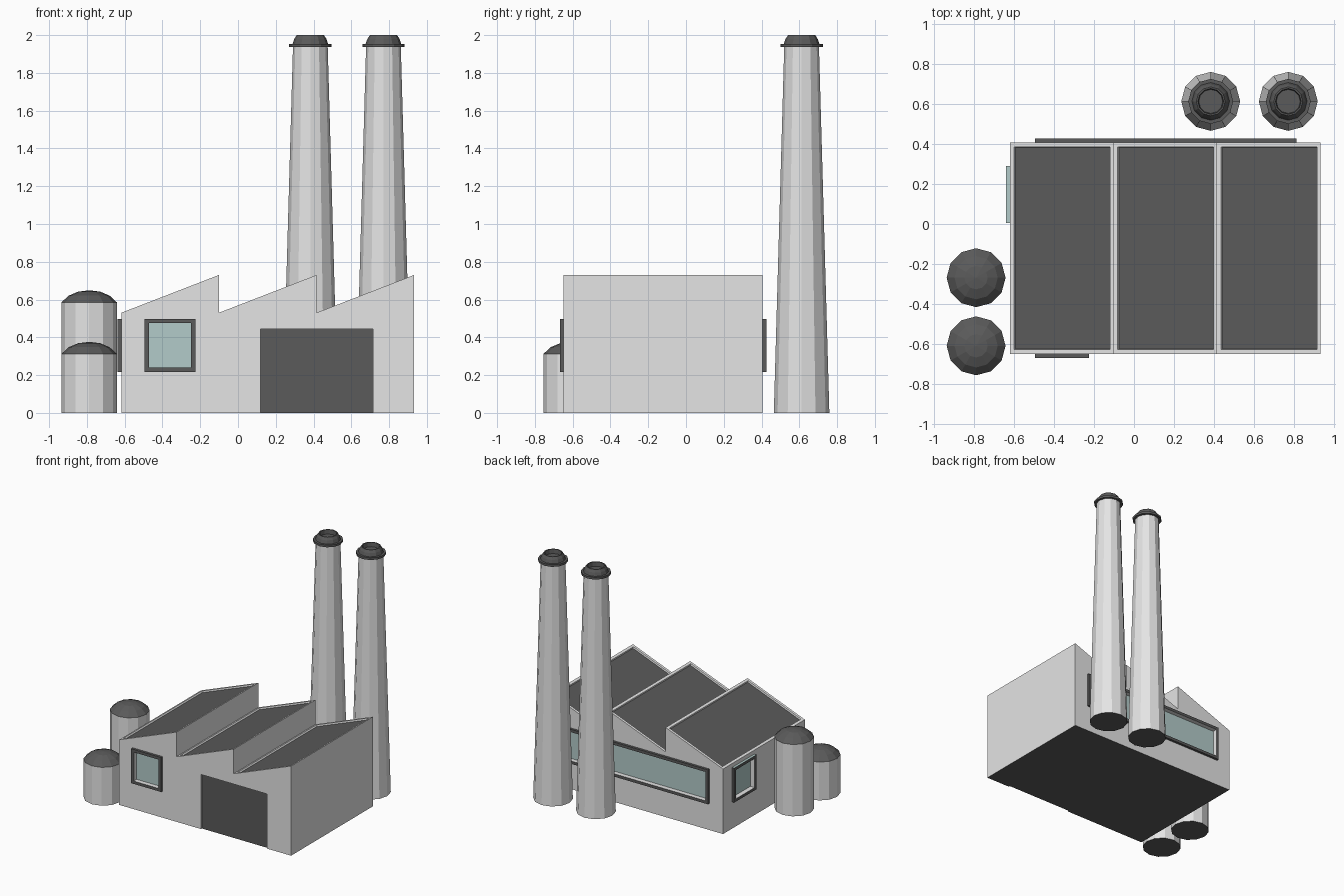
import bpy, bmesh, math
from mathutils import Vector

if "Cube" in bpy.data.objects:
    bpy.data.objects.remove(bpy.data.objects["Cube"])


def material(name, rgb):
    m = bpy.data.materials.new(name)
    m.diffuse_color = (*rgb, 1)
    m.use_nodes = True
    m.node_tree.nodes["Principled BSDF"].inputs["Base Color"].default_value = m.diffuse_color
    return m


LIGHT = material("light grey", (0.78, 0.78, 0.78))
DARK = material("dark grey", (0.103, 0.103, 0.103))
GLASS = material("pale glass", (0.45, 0.60, 0.585))


def finish(name, bm, *mats):
    bmesh.ops.recalc_face_normals(bm, faces=bm.faces)
    me = bpy.data.meshes.new(name)
    bm.to_mesh(me)
    bm.free()
    for m in mats:
        me.materials.append(m)
    ob = bpy.data.objects.new(name, me)
    bpy.context.collection.objects.link(ob)
    return ob


def darken_underside(ob):
    """Second material slot on the faces resting on the ground."""
    for p in ob.data.polygons:
        if p.normal.z < -0.9 and p.center.z < 0.01:
            p.material_index = 1


def add_box(bm, lo, hi):
    vs = bmesh.ops.create_cube(bm, size=1)["verts"]
    for v in vs:
        v.co = Vector([(a + b) / 2 + c * (b - a) for a, b, c in zip(lo, hi, v.co)])


def lathe(name, x, y, profile, *mats, sides=12):
    """Closed solid of revolution; profile runs axis to axis."""
    bm = bmesh.new()
    rings = []
    for r, z in profile:
        n = sides if r > 0 else 1
        rings.append([bm.verts.new((x + r * math.cos(math.tau * i / sides),
                                    y + r * math.sin(math.tau * i / sides), z)) for i in range(n)])
    for a, b in zip(rings, rings[1:]):
        for i in range(sides):
            j = (i + 1) % sides
            quad = [a[i % len(a)], a[j % len(a)], b[j % len(b)], b[i % len(b)]]
            bm.faces.new(list(dict.fromkeys(quad)))
    return finish(name, bm, *mats)


# Factory hall: sawtooth profile extruded along y
X0, X1, Y0, Y1 = -0.618, 0.932, -0.648, 0.406
LOW, HIGH = 0.53, 0.73
step = (X1 - X0) / 3
profile = [(X0, 0), (X1, 0)]
for i in (2, 1, 0):
    profile += [(X0 + (i + 1) * step, HIGH), (X0 + i * step, LOW)]
bm = bmesh.new()
front = [bm.verts.new((x, Y0, z)) for x, z in profile]
back = [bm.verts.new((x, Y1, z)) for x, z in profile]
bm.faces.new(front)
bm.faces.new(back[::-1])
for i in range(len(profile)):
    j = (i + 1) % len(profile)
    bm.faces.new((front[i], back[i], back[j], front[j]))
bmesh.ops.recalc_face_normals(bm, faces=bm.faces)
# Sunken dark panel in each sloped roof
slopes = [f for f in bm.faces if f.normal.z > 0.5]
bmesh.ops.inset_individual(bm, faces=slopes, thickness=0.021, use_even_offset=True)
bmesh.ops.inset_individual(bm, faces=slopes, thickness=0.003, depth=-0.012, use_even_offset=True)
for f in slopes:
    f.material_index = 1
hall = finish("factory_hall", bm, LIGHT, DARK)


def recess(lo, hi):
    """Cut a box out of the hall."""
    cb = bmesh.new()
    add_box(cb, lo, hi)
    cutter = finish("cutter", cb)
    cutter.hide_render = True
    mod = hall.modifiers.new("recess", "BOOLEAN")
    mod.operation, mod.solver, mod.object = "DIFFERENCE", "EXACT", cutter
    bpy.context.view_layer.objects.active = hall
    bpy.ops.object.modifier_apply(modifier=mod.name)
    bpy.data.objects.remove(cutter)


def window(name, axis, wall, out, a0, a1, z0=0.217, z1=0.498, rim=0.023):
    """Projecting frame with glass sunk into the wall; axis is the facing axis."""
    def box(b, u0, u1, w0, w1, d0, d1):
        d = sorted((wall + out * d0, wall + out * d1))
        lo, hi = [0, 0, w0], [0, 0, w1]
        lo[axis], hi[axis] = d
        lo[1 - axis], hi[1 - axis] = u0, u1
        if b is None:
            recess(lo, hi)
        else:
            add_box(b, lo, hi)
    i0, i1, k0, k1 = a0 + rim, a1 - rim, z0 + rim, z1 - rim
    box(None, i0, i1, k0, k1, -0.022, 0.05)
    g = bmesh.new()
    box(g, i0, i1, k0, k1, -0.024, -0.018)
    finish(name + "_glass", g, GLASS)
    f = bmesh.new()
    for u0, u1, w0, w1 in ((a0, a1, z0, k0), (a0, a1, k1, z1), (a0, i0, k0, k1), (i1, a1, k0, k1)):
        box(f, u0, u1, w0, w1, -0.002, 0.02)
    frame = finish(name + "_frame", f, DARK, LIGHT, GLASS)
    # Light inner reveal; the side window has a glazed top edge
    for p in frame.data.polygons:
        u, w, e = p.center[1 - axis], p.center.z, 0.001
        if abs(p.normal[axis]) < 0.5 and i0 - e < u < i1 + e and k0 - e < w < k1 + e:
            p.material_index = 1
        elif axis == 0 and p.normal.z > 0.5 and w > z1 - e:
            p.material_index = 2


window("front_window", 1, Y0, -1, -0.495, -0.225)
window("back_window", 1, Y1, 1, -0.495, 0.81)
window("side_window", 0, X0, -1, 0.005, 0.29)

# Loading door, slightly sunk into the front wall
recess((0.12, Y0 - 0.1, -0.1), (0.716, Y0 + 0.015, 0.445))
bm = bmesh.new()
add_box(bm, (0.12, Y0 + 0.012, 0), (0.716, Y0 + 0.018, 0.445))
finish("loading_door", bm, DARK)
darken_underside(hall)

# Chimneys with collar and hollow cap
for side, x in (("left", 0.383), ("right", 0.77)):
    y = 0.612
    shaft = lathe(side + "_chimney_shaft", x, y,
                  [(0, 0), (0.147, 0), (0.092, 1.938), (0, 1.938)], LIGHT, DARK)
    darken_underside(shaft)
    lathe(side + "_chimney_cap", x, y,
          [(0, 1.936), (0.112, 1.936), (0.112, 1.954), (0.094, 1.954), (0.085, 1.98),
           (0.072, 2.0), (0.064, 2.0), (0.06, 1.965), (0, 1.965)], DARK)

# Storage tanks with domed lids
for name, y, h in (("tall", -0.268, 0.585), ("short", -0.608, 0.312)):
    tank = lathe(name + "_tank", -0.788, y, [(0, 0), (0.147, 0), (0.147, h), (0, h)], LIGHT, DARK)
    darken_underside(tank)
    lathe(name + "_tank_lid", -0.788, y,
          [(0, h), (0.147, h), (0.108, h + 0.036), (0.058, h + 0.057), (0, h + 0.064)], DARK)
